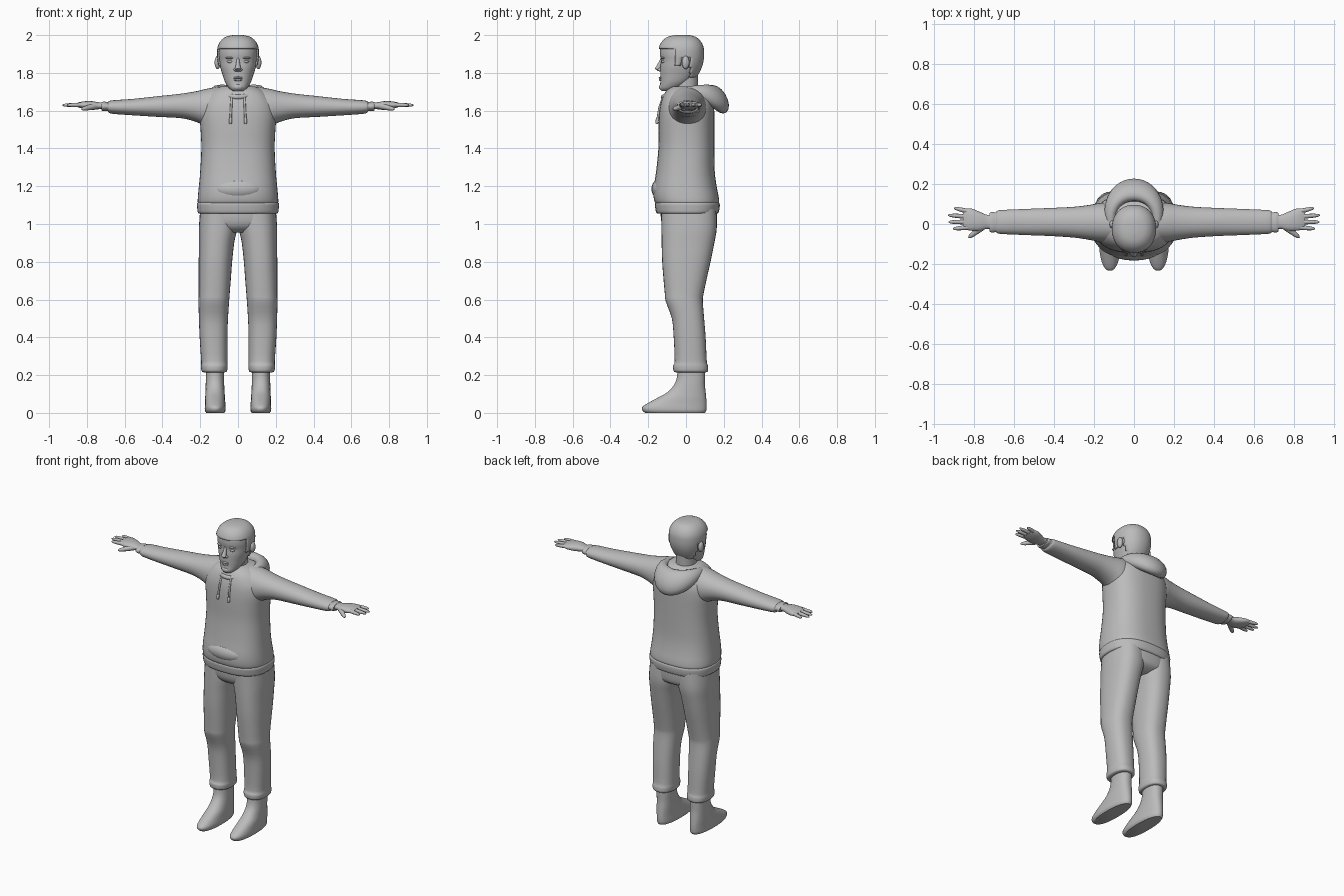
import bpy, bmesh, math
from mathutils import Vector

grey = bpy.data.materials.new("plain grey")
grey.diffuse_color = (0.5, 0.5, 0.5, 1)


def finish(name, bm, mirror=False, angle=50, keep=None, shell=0):
    bmesh.ops.recalc_face_normals(bm, faces=bm.faces[:])
    if keep:
        gone = [f for f in bm.faces if not keep(f.calc_center_median())]
        bmesh.ops.delete(bm, geom=gone, context='FACES')
    me = bpy.data.meshes.new(name)
    bm.to_mesh(me)
    bm.free()
    me.materials.append(grey)
    ob = bpy.data.objects.new(name, me)
    bpy.context.collection.objects.link(ob)
    bpy.ops.object.select_all(action='DESELECT')
    ob.select_set(True)
    bpy.context.view_layer.objects.active = ob
    bpy.ops.object.shade_smooth_by_angle(angle=math.radians(angle))
    if shell:
        s = ob.modifiers.new("shell", 'SOLIDIFY')
        s.thickness, s.offset = shell, 1
    if mirror:
        ob.modifiers.new("mirror", 'MIRROR')
    return ob


def skin(bm, rings, closed=False):
    loops = [[bm.verts.new(p) for p in r] for r in rings]
    n = len(loops[0])
    pairs = list(zip(loops, loops[1:])) + ([(loops[-1], loops[0])] if closed else [])
    for a, b in pairs:
        for i in range(n):
            j = (i + 1) % n
            bm.faces.new((a[i], a[j], b[j], b[i]))
    if not closed:
        bm.faces.new(loops[0])
        bm.faces.new(loops[-1])


def spline(rows, sub):
    out = []
    for i in range(len(rows) - 1):
        p0, p1, p2 = rows[max(i - 1, 0)], rows[i], rows[i + 1]
        p3 = rows[min(i + 2, len(rows) - 1)]
        for k in range(sub):
            t = k / sub
            out.append([0.5 * (2 * b + (c - a) * t + (2 * a - 5 * b + 4 * c - d) * t * t
                               + (3 * b - a - 3 * c + d) * t ** 3)
                        for a, b, c, d in zip(p0, p1, p2, p3)])
    return out + [list(rows[-1])]


def loft(name, rows, axis='z', n=32, p=2.3, sub=3, **kw):
    """rows: position along axis, then min/max of the two other axes"""
    bm = bmesh.new()
    rings = []
    for t, a0, a1, b0, b1 in spline(rows, sub):
        ring = []
        for i in range(n):
            w = 2 * math.pi * i / n
            c, s = math.cos(w), math.sin(w)
            u = (a0 + a1) / 2 + (a1 - a0) / 2 * math.copysign(abs(c) ** (2 / p), c)
            v = (b0 + b1) / 2 + (b1 - b0) / 2 * math.copysign(abs(s) ** (2 / p), s)
            ring.append((u, v, t) if axis == 'z' else (t, u, v))
        rings.append(ring)
    skin(bm, rings)
    return finish(name, bm, **kw)


def tube(name, pts, radii, n=10, **kw):
    bm = bmesh.new()
    pts = [Vector(q) for q in pts]
    q = (pts[-1] - pts[0]).to_track_quat('Z', 'Y')
    skin(bm, [[c + q @ Vector((r * math.cos(2 * math.pi * i / n), r * math.sin(2 * math.pi * i / n), 0))
               for i in range(n)] for c, r in zip(pts, radii)])
    return finish(name, bm, **kw)


def ball(name, c, r, **kw):
    bm = bmesh.new()
    bmesh.ops.create_uvsphere(bm, u_segments=20, v_segments=12, radius=1)
    for v in bm.verts:
        v.co = Vector([c[i] + r[i] * v.co[i] for i in range(3)])
    return finish(name, bm, **kw)


# Head, hair and neck
head = [(z, -r, r, f, b) for z, r, f, b in [
    (1.705, .028, -.13, -.07), (1.72, .048, -.138, -.03), (1.75, .068, -.136, .02),
    (1.79, .082, -.136, .055), (1.83, .094, -.136, .075), (1.865, .1, -.133, .085),
    (1.9, .103, -.138, .088), (1.935, .1, -.135, .085), (1.965, .085, -.118, .07),
    (1.985, .058, -.09, .045), (1.993, .02, -.05, .01)]]
loft("head", head, n=48, p=2.2, sub=4)


def hairline(c):
    low = 1.93 if c.y < -.055 else 1.84 if c.y < -.025 else 1.885 if c.y < .02 else 1.78
    return c.z > low


loft("hair", head, n=48, p=2.2, sub=4, keep=hairline, shell=.008)
loft("neck", [(1.6, -.07, .07, -.08, .07), (1.7, -.06, .06, -.068, .062),
              (1.8, -.062, .062, -.07, .065)], p=2)

# Face features
tube("nose", [(0, -.128, 1.88), (0, -.134, 1.86), (0, -.144, 1.835), (0, -.149, 1.82), (0, -.138, 1.808)],
     [.006, .009, .013, .017, .01])
ball("nostril", (.012, -.138, 1.817), (.011, .012, .009), mirror=True)
ball("eye", (.04, -.115, 1.86), (.018, .016, .009), mirror=True)
ball("brow", (.042, -.121, 1.879), (.026, .015, .006), mirror=True)
ball("ear", (.108, -.002, 1.855), (.016, .02, .035), mirror=True)
ball("upper_lip", (0, -.134, 1.774), (.025, .011, .006))
ball("lower_lip", (0, -.133, 1.763), (.021, .011, .007))
ball("chin", (0, -.125, 1.725), (.028, .018, .018))

# Hoodie body with hem band
loft("hoodie_body", [(z, -r, r, f, b) for z, r, f, b in [
    (1.105, .205, -.15, .165), (1.115, .213, -.165, .175), (1.15, .212, -.172, .172),
    (1.2, .207, -.17, .162), (1.28, .2, -.158, .152), (1.4, .194, -.146, .15),
    (1.5, .198, -.145, .15), (1.57, .203, -.143, .15), (1.63, .195, -.136, .147),
    (1.68, .165, -.12, .13), (1.71, .13, -.1, .1), (1.728, .09, -.075, .075)]], n=48, p=2.5)
loft("hoodie_hem", [(z, -r, r, f, b) for z, r, f, b in [
    (1.055, .205, -.15, .165), (1.062, .213, -.158, .173), (1.085, .216, -.163, .178),
    (1.108, .217, -.165, .178), (1.116, .208, -.157, .17)]], n=48, p=2.5)
ball("front_pocket", (0, -.13, 1.185), (.13, .053, .058))

# Sleeves
loft("sleeve", [(.1, -.1, .11, 1.49, 1.728), (.17, -.09, .105, 1.515, 1.715),
                (.22, -.08, .096, 1.54, 1.703), (.3, -.068, .086, 1.56, 1.69),
                (.42, -.06, .08, 1.567, 1.677), (.55, -.055, .075, 1.575, 1.663),
                (.66, -.05, .07, 1.583, 1.655), (.685, -.046, .066, 1.59, 1.65),
                (.69, -.04, .058, 1.598, 1.646), (.71, -.043, .06, 1.597, 1.648),
                (.722, -.038, .056, 1.6, 1.645)], axis='x', p=2.1, mirror=True)

# Hands
loft("palm", [(.7, -.028, .048, 1.607, 1.645), (.735, -.024, .046, 1.608, 1.644),
              (.77, -.034, .06, 1.604, 1.65), (.81, -.034, .076, 1.608, 1.65),
              (.84, -.028, .078, 1.616, 1.645), (.855, -.018, .068, 1.622, 1.64)],
     axis='x', n=24, mirror=True)
for nm, y0, x1, y1 in [("index", -.017, .905, -.024), ("middle", .01, .928, .01),
                       ("ring", .037, .93, .044), ("little", .063, .9, .08)]:
    a, b = Vector((.83, y0, 1.631)), Vector((x1, y1, 1.629))
    tube(nm + "_finger", [a.lerp(b, t) for t in (0, .35, .7, .92, 1)],
         [.012, .0115, .01, .007, .003], mirror=True)
a, b = Vector((.755, -.012, 1.624)), Vector((.828, -.068, 1.608))
tube("thumb", [a.lerp(b, t) for t in (0, .4, .75, .93, 1)], [.017, .015, .012, .008, .003], mirror=True)

# Hood lying around the neck, thick at the back
bm = bmesh.new()
rings = []
for i in range(48):
    w = 2 * math.pi * i / 48
    c, s = math.cos(w), math.sin(w)
    k = (1 + s) / 2
    rr, rz = .013 + .038 * k ** 1.5, .013 + .062 * k ** 2
    ring = []
    for j in range(16):
        q = 2 * math.pi * j / 16
        rad, up = rr * math.cos(q), rz * math.sin(q)
        rad -= .35 * up * k ** 2
        ring.append(((.108 + .02 * k + rad) * c, .025 + (.145 + rad) * s, 1.672 + .035 * c * c - .012 * k + up))
    rings.append(ring)
skin(bm, rings, closed=True)
finish("hood", bm)

# Drawstrings with tips
tube("drawstring", [(.033, -.115, 1.685), (.036, -.14, 1.62), (.039, -.15, 1.56)], [.006] * 3, mirror=True)
tube("drawstring_tip", [(.039, -.15, 1.562), (.039, -.151, 1.558), (.04, -.154, 1.535), (.04, -.154, 1.53)],
     [.005, .0085, .0085, .006], mirror=True)

# Trousers
loft("trouser_seat", [(.955, -.1, .1, -.08, .1), (.98, -.17, .17, -.115, .15),
                      (1.02, -.198, .198, -.132, .163), (1.09, -.2, .2, -.135, .165)], n=40, p=2.5)
loft("trouser_leg", [(.215, .068, .182, -.055, .105), (.222, .058, .193, -.066, .117),
                     (.25, .055, .196, -.068, .116), (.275, .056, .195, -.06, .11),
                     (.4, .056, .203, -.065, .104), (.5, .053, .207, -.075, .096),
                     (.59, .047, .209, -.107, .089), (.63, .044, .208, -.112, .093),
                     (.72, .037, .208, -.12, .112), (.8, .031, .208, -.126, .13),
                     (.9, .02, .207, -.129, .15), (.98, .004, .207, -.13, .163),
                     (1.08, .0, .2, -.13, .16)], p=2.4, mirror=True)

# Feet
loft("foot", [(0, .073, .168, -.215, .1), (.012, .066, .175, -.23, .107),
              (.03, .065, .176, -.232, .109), (.05, .067, .175, -.205, .109),
              (.08, .069, .174, -.15, .107), (.11, .071, .172, -.098, .104),
              (.15, .073, .171, -.062, .1), (.19, .074, .17, -.048, .1),
              (.24, .075, .17, -.045, .1)], p=2.3, mirror=True)
